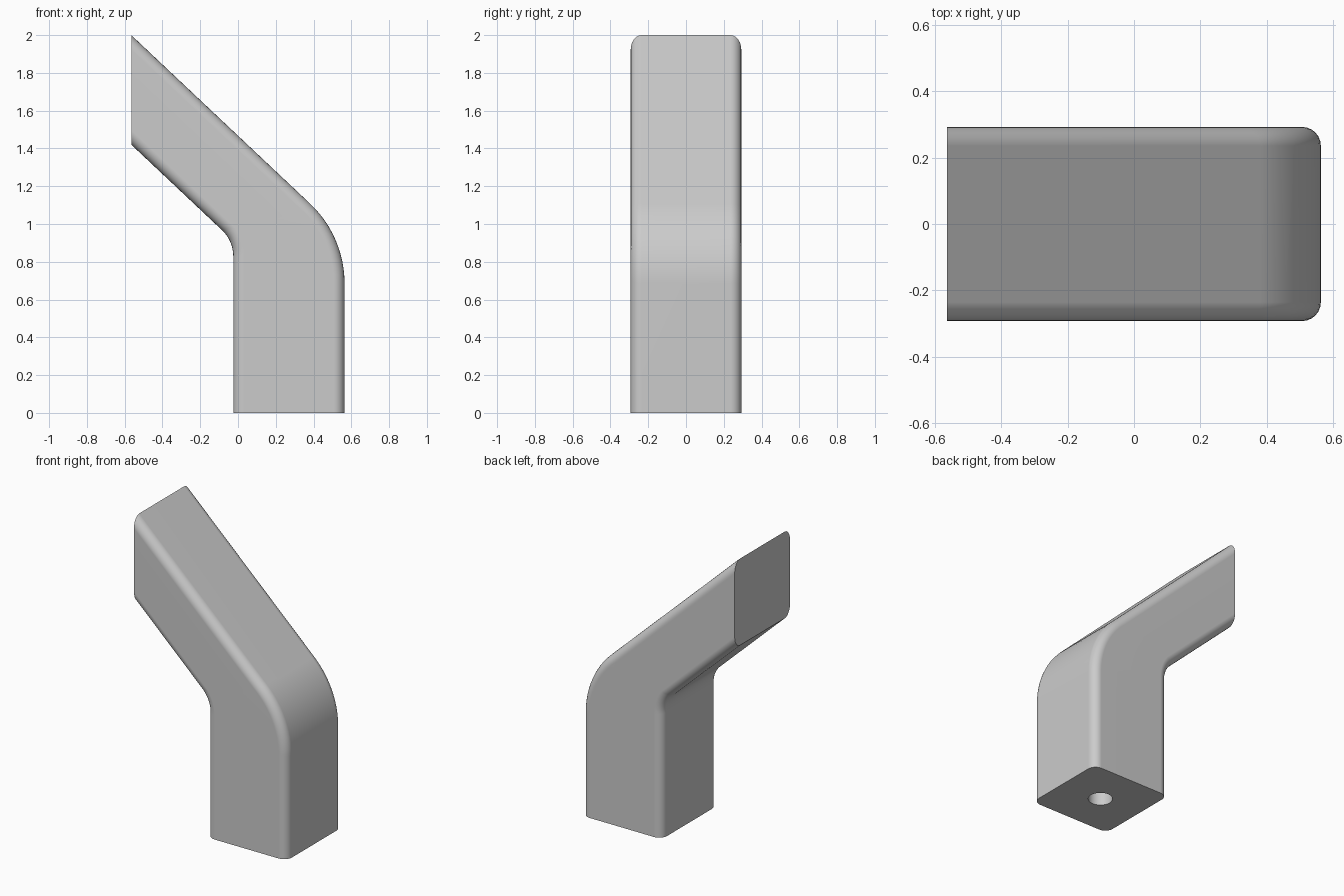
import bpy, bmesh
from math import sin, cos, tan, pi, radians
from mathutils import Vector

if "Cube" in bpy.data.objects:
    bpy.data.objects.remove(bpy.data.objects["Cube"])

LEFT, INNER, OUTER = -0.565, -0.025, 0.564  # x limits of tip and leg
HALF = 0.293                                # half depth in y
FILLET = 0.057                              # rounding of long edges
BEND = radians(46.7)                        # tilt of the arm from the leg
STEPS = 12
CORNER_STEPS = 6

grey = bpy.data.materials.new("mid grey")
grey.use_nodes = True
grey.diffuse_color = (0.6, 0.6, 0.6, 1)
grey.node_tree.nodes["Principled BSDF"].inputs["Base Color"].default_value = (0.6, 0.6, 0.6, 1)


def side_path(x, tip_z, radius):
    """Leg foot, rounded bend and arm tip along one side, with normals."""
    corner_z = tip_z - (x - LEFT) / tan(BEND)
    start_z = corner_z - radius * tan(BEND / 2)
    path = [(Vector((x, 0, 0)), 0)]
    for i in range(STEPS + 1):
        a = BEND * i / STEPS
        path.append((Vector((x - radius + radius * cos(a), 0, start_z + radius * sin(a))), a))
    path.append((Vector((LEFT, 0, tip_z)), BEND))
    return [(p, Vector((cos(a), 0, sin(a)))) for p, a in path]


def rounded_section(bm, outer, inner, normal):
    """Rounded rectangle spanning from the outer to the inner side."""
    across = inner - outer
    length = across.length
    across.normalize()
    reach = FILLET / abs(across.dot(normal))  # fillet stretched by oblique cuts
    ring = []
    for quarter in range(4):
        for i in range(CORNER_STEPS + 1):
            a = (quarter + i / CORNER_STEPS) * pi / 2
            sx = 1 if quarter in (0, 3) else -1
            sy = 1 if quarter < 2 else -1
            t = length / 2 + sx * (length / 2 - reach) + reach * cos(a)
            y = sy * (HALF - FILLET) + FILLET * sin(a)
            ring.append(bm.verts.new(outer + across * t + Vector((0, y, 0))))
    return ring


# Bent bar, swept from the foot to the tip
bm = bmesh.new()
rings = [rounded_section(bm, o, i, n) for (o, n), (i, _) in
         zip(side_path(OUTER, 2.0, 0.58), side_path(INNER, 1.42, 0.19))]
for low, high in zip(rings, rings[1:]):
    for k in range(len(low)):
        j = (k + 1) % len(low)
        bm.faces.new((low[k], low[j], high[j], high[k]))
bm.faces.new(rings[0])
bm.faces.new(rings[-1])
bmesh.ops.recalc_face_normals(bm, faces=bm.faces)
mesh = bpy.data.meshes.new("bent_bar")
bm.to_mesh(mesh)
bm.free()
bar = bpy.data.objects.new("bent_bar", mesh)
bpy.context.collection.objects.link(bar)
mesh.materials.append(grey)

# Round socket in the underside
bpy.ops.mesh.primitive_cylinder_add(vertices=32, radius=0.075, depth=0.8,
                                    location=((INNER + OUTER) / 2, 0, 0))
cutter = bpy.context.object
cutter.name = "socket_cutter"
cutter.hide_render = True
cutter.data.materials.append(grey)
cut = bar.modifiers.new("socket", 'BOOLEAN')
cut.operation = 'DIFFERENCE'
cut.solver = 'EXACT'
cut.object = cutter

bpy.ops.object.select_all(action='DESELECT')
bar.select_set(True)
bpy.context.view_layer.objects.active = bar
bpy.ops.object.modifier_apply(modifier=cut.name)
bpy.data.objects.remove(cutter)

# Smooth fillets with flat-looking main faces
bpy.ops.object.shade_smooth_by_angle(angle=radians(35))
flat_sides = bar.modifiers.new("flat_sides", 'WEIGHTED_NORMAL')
flat_sides.keep_sharp = True
